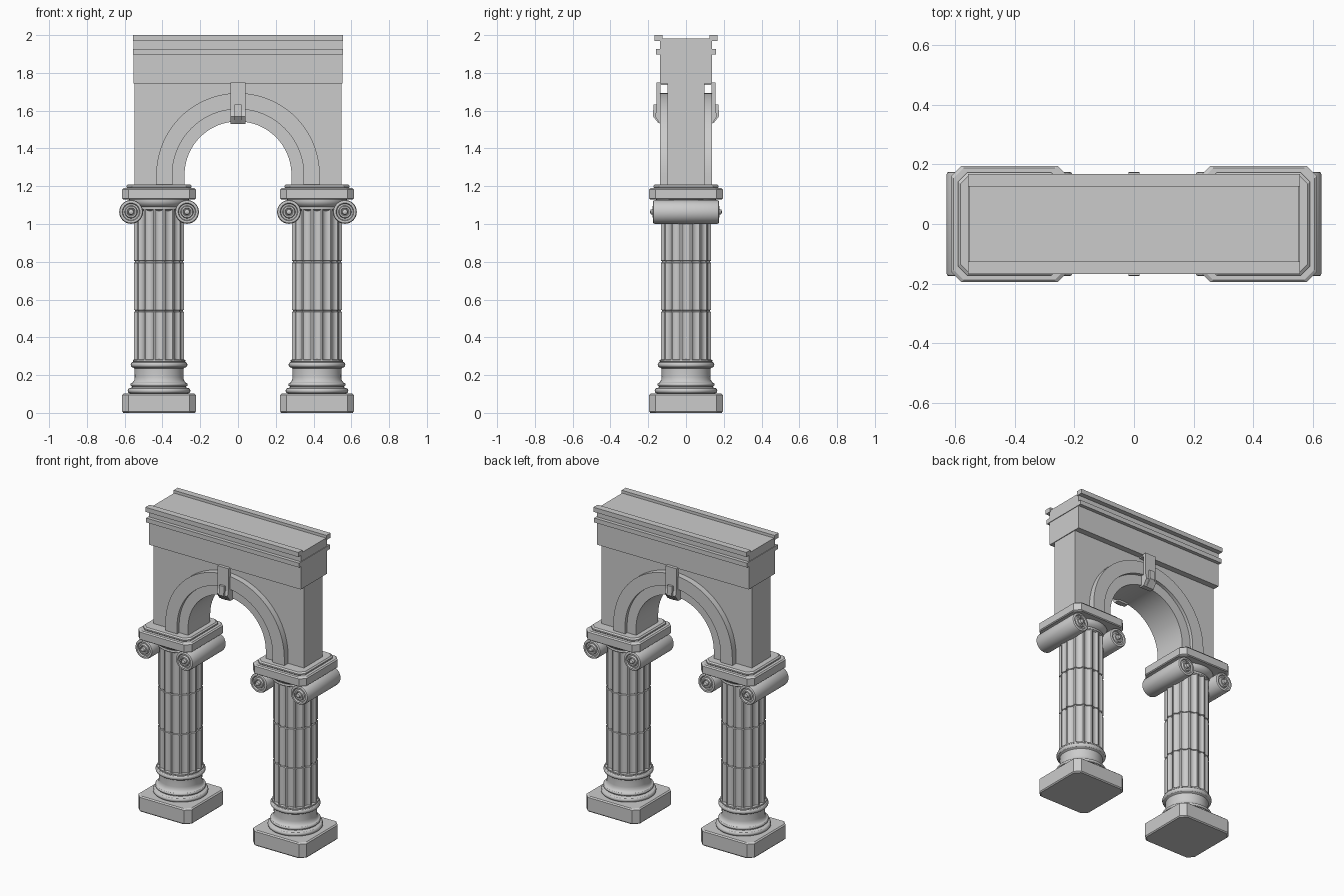
import bpy, bmesh, math
from math import sin, cos, pi

if "Cube" in bpy.data.objects:
    bpy.data.objects.remove(bpy.data.objects["Cube"])

COL_X = 0.418      # column axis
ARCH_Z = 1.26      # arch centre height
SPRING_Z = 1.205   # top of the capitals


def loft(name, rings, closed_ends=True, smooth=True):
    """Skin a list of equal-length point rings and cap both ends."""
    bm = bmesh.new()
    vs = [[bm.verts.new(p) for p in ring] for ring in rings]
    n = len(rings[0])
    for a, b in zip(vs, vs[1:]):
        for i in range(n):
            j = (i + 1) % n
            bm.faces.new((a[i], a[j], b[j], b[i]))
    if closed_ends:
        bm.faces.new(vs[0])
        bm.faces.new(vs[-1])
    bmesh.ops.recalc_face_normals(bm, faces=bm.faces)
    me = bpy.data.meshes.new(name)
    bm.to_mesh(me)
    bm.free()
    ob = bpy.data.objects.new(name, me)
    bpy.context.collection.objects.link(ob)
    if smooth:
        bpy.ops.object.select_all(action='DESELECT')
        ob.select_set(True)
        bpy.context.view_layer.objects.active = ob
        bpy.ops.object.shade_smooth_by_angle(angle=math.radians(30))
    return ob


def lathe(name, profile, cx, n=40):
    return loft(name, [[(cx + r * cos(2 * pi * i / n), r * sin(2 * pi * i / n), z)
                        for i in range(n)] for r, z in profile])


def slab(name, layers, cx, cut=0.034):
    """Square block with chamfered corners; layers are (half width, z)."""
    rings = []
    for h, z in layers:
        c = h - cut
        rings.append([(cx + x, y, z) for x, y in
                      ((h, -c), (h, c), (c, h), (-c, h), (-h, c), (-h, -c), (-c, -h), (c, -h))])
    return loft(name, rings, smooth=False)


def extrude_x(name, profile, hx):
    return loft(name, [[(x, y, z) for y, z in profile] for x in (-hx, hx)], smooth=False)


def box(name, hx, y0, y1, z0, z1):
    return extrude_x(name, [(y0, z0), (y1, z0), (y1, z1), (y0, z1)], hx)


def arch_path(r, n=40):
    """Semicircle with short straight legs, as (x, z) points."""
    arc = [(r * cos(pi * i / n), ARCH_Z + r * sin(pi * i / n)) for i in range(n + 1)]
    return [(r, SPRING_Z)] + arc + [(-r, SPRING_Z)]


def arch_band(name, r0, r1, hy):
    return loft(name, [[(a[0], -hy, a[1]), (b[0], -hy, b[1]), (b[0], hy, b[1]), (a[0], hy, a[1])]
                       for a, b in zip(arch_path(r0), arch_path(r1))])


def bead(r, bulge, z0, z1, n=6):
    """Half-round moulding profile."""
    return [(r + bulge * sin(pi * i / n), z0 + (z1 - z0) * (1 - cos(pi * i / n)) / 2)
            for i in range(n + 1)]


def fluted_ring(cx, z, k=1.0, flutes=16):
    ring, step = [], 2 * pi / flutes
    for f in range(flutes):
        for t, d in ((-0.42, 0), (-0.32, 0.006), (-0.15, 0.011), (0.15, 0.011), (0.32, 0.006), (0.42, 0)):
            a, r = (f + t) * step - pi / 2, (0.135 - d) * k
            ring.append((cx + r * cos(a), r * sin(a), z))
    return ring


for side, s in (("left", -1), ("right", 1)):
    cx = s * COL_X
    # plinth and moulded round base
    slab(side + "_plinth", [(0.189, 0), (0.195, 0.007), (0.195, 0.095), (0.187, 0.102)], cx)
    base = ([(0.15, 0.10)] + bead(0.152, 0.014, 0.103, 0.132) + [(0.142, 0.136)]
            + bead(0.142, 0.010, 0.14, 0.16) + [(0.138, 0.163), (0.131, 0.175), (0.129, 0.19), (0.130, 0.235)]
            + bead(0.137, 0.013, 0.24, 0.27) + [(0.139, 0.272), (0.139, 0.28), (0.12, 0.285)])
    lathe(side + "_column_base", base, cx)
    # fluted shaft with two drum joints
    levels = [(0.27, 1)]
    for z in (0.54, 0.80):
        levels += [(z - 0.006, 1), (z - 0.003, 0.95), (z + 0.003, 0.95), (z + 0.006, 1)]
    levels.append((1.09, 1))
    loft(side + "_shaft", [fluted_ring(cx, z, k) for z, k in levels])
    # round echinus under the abacus
    lathe(side + "_echinus", [(0.125, 1.07)] + bead(0.133, 0.006, 1.075, 1.09)
          + [(0.136, 1.092), (0.148, 1.10), (0.156, 1.112), (0.158, 1.122), (0.158, 1.135)], cx)
    # scroll rolls with ringed ends
    half = [(0.063, 0.165), (0.060, 0.172), (0.055, 0.175), (0.047, 0.175), (0.043, 0.166), (0.034, 0.166),
            (0.030, 0.178), (0.022, 0.178), (0.019, 0.172), (0.016, 0.172), (0.013, 0.186), (0.004, 0.190)]
    prof = [(r, -y) for r, y in reversed(half)] + half
    for tag, dx in (("outer", s * 0.148), ("inner", -s * 0.148)):
        loft(f"{side}_{tag}_scroll",
             [[(cx + dx + r * cos(2 * pi * i / 32), y, 1.064 + r * sin(2 * pi * i / 32))
               for i in range(32)] for r, y in prof])
    # abacus and its stepped top
    slab(side + "_abacus", [(0.189, 1.13), (0.195, 1.135), (0.195, 1.183), (0.187, 1.19)], cx)
    slab(side + "_abacus_top", [(0.166, 1.188), (0.172, 1.194), (0.172, 1.202), (0.164, 1.21)], cx, 0.03)

# spandrel wall around the arch opening
outline = arch_path(0.33) + [(-0.548, SPRING_Z), (-0.548, 1.75), (0.548, 1.75), (0.548, SPRING_Z)]
loft("spandrel_wall", [[(x, y, z) for x, z in outline] for y in (-0.097, 0.097)])

# arch mouldings: recessed inner band and projecting outer band
arch_band("arch_inner_band", 0.283, 0.36, 0.115)
arch_band("arch_outer_band", 0.348, 0.433, 0.137)

# frieze block and cornice
box("frieze", 0.553, -0.137, 0.137, 1.743, 1.982)
box("lower_cornice", 0.557, -0.16, 0.16, 1.897, 1.926)
for tag, s in (("front", -1), ("back", 1)):
    box(tag + "_top_rail", 0.557, s * 0.125, s * 0.168, 1.97, 2.0)
    # keystone bracket, hooked over the arch, with a small tongue
    key = [(0.09, 1.735), (0.09, 1.75), (0.157, 1.75), (0.157, 1.60), (0.165, 1.57), (0.137, 1.53),
           (0.105, 1.53), (0.105, 1.60), (0.135, 1.61), (0.135, 1.735)]
    extrude_x(tag + "_keystone", [(s * y, z) for y, z in key], 0.039)
    tongue = [(0.15, 1.632), (0.172, 1.632), (0.175, 1.57), (0.145, 1.533), (0.13, 1.56)]
    extrude_x(tag + "_keystone_tongue", [(s * y, z) for y, z in tongue], 0.018)
